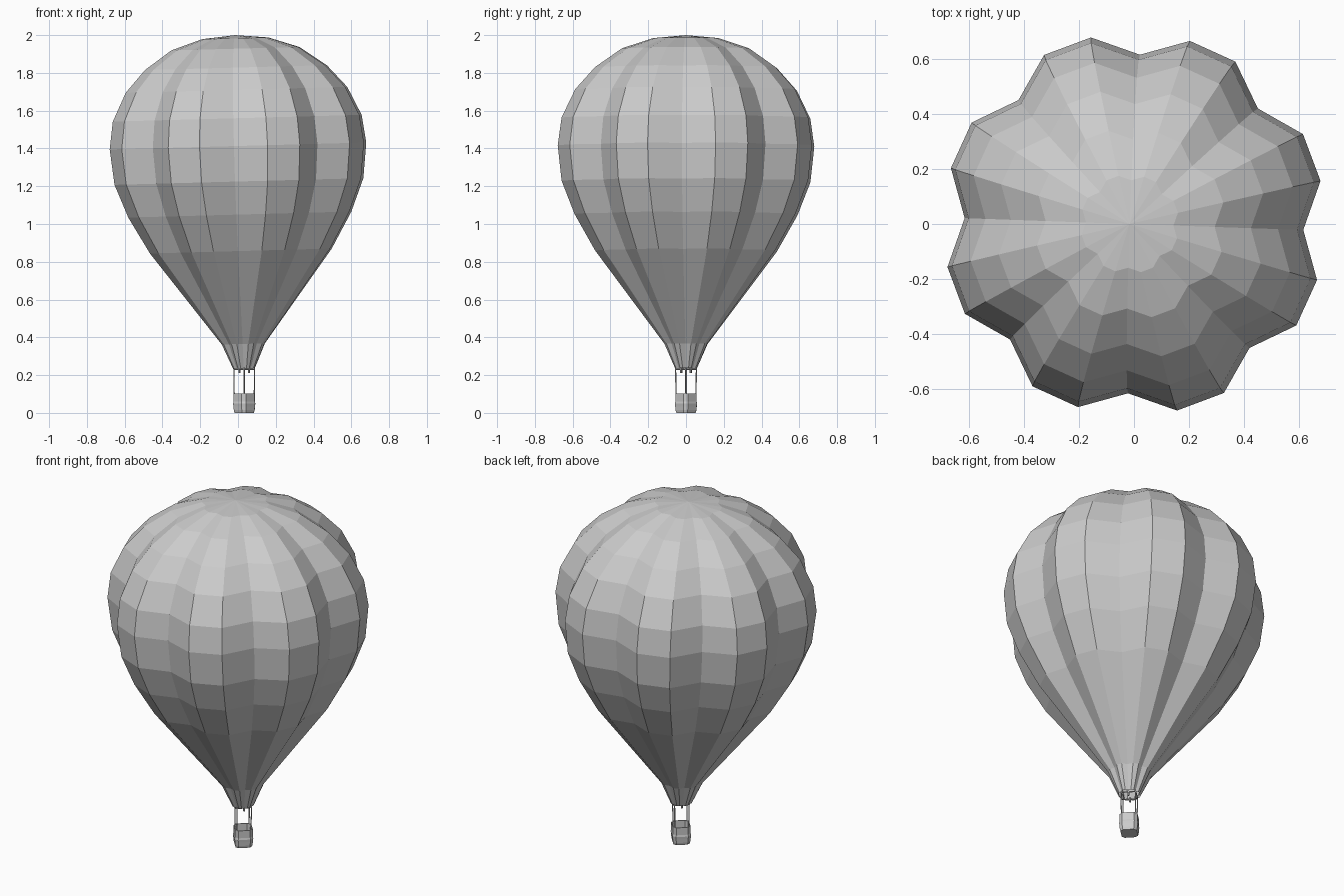
import bpy, bmesh, math
from mathutils import Vector

if "Cube" in bpy.data.objects:
    bpy.data.objects.remove(bpy.data.objects["Cube"])

TWIST = math.radians(-2)      # whole model is turned slightly
LEAN = 0.027                  # envelope leans slightly to -x
BX, BY = 0.033, 0.0           # basket centre


def make_object(name, bm):
    bmesh.ops.recalc_face_normals(bm, faces=bm.faces)
    mesh = bpy.data.meshes.new(name)
    bm.to_mesh(mesh)
    bm.free()
    obj = bpy.data.objects.new(name, mesh)
    bpy.context.collection.objects.link(obj)
    return obj


def bridge(bm, a, b):
    n = len(a)
    for i in range(n):
        bm.faces.new((a[i], a[(i + 1) % n], b[(i + 1) % n], b[i]))


def rod(name, p, q, r, sides=6):
    p, q = Vector(p), Vector(q)
    bm = bmesh.new()
    bmesh.ops.create_cone(bm, cap_ends=True, segments=sides, radius1=r,
                          radius2=r, depth=(q - p).length)
    obj = make_object(name, bm)
    obj.location = (p + q) / 2
    obj.rotation_mode = 'QUATERNION'
    obj.rotation_quaternion = (q - p).to_track_quat('Z', 'Y')
    return obj


def around(k, r, z, offset=0.0):
    a = TWIST + (k + offset) * math.pi / 2
    return (BX + r * math.cos(a), BY + r * math.sin(a), z)


# Envelope: eight lobes, each with two ridges and one valley, open at the mouth
profile = [(0.059, 0.235), (0.117, 0.365), (0.494, 0.857), (0.606, 1.05),
           (0.676, 1.225), (0.697, 1.413), (0.676, 1.56), (0.602, 1.71),
           (0.494, 1.828), (0.348, 1.928), (0.18, 1.983)]


def lean(x, y, z):
    return (x + LEAN * (1.41 - z), y, z + LEAN * x)


bm = bmesh.new()
rings = []
for r, z in profile:
    ring = []
    for k in range(24):
        a = TWIST + k * math.radians(15)
        rr = r * (0.885 if k % 3 == 0 else 1.0)
        ring.append(bm.verts.new(lean(rr * math.cos(a), rr * math.sin(a), z)))
    rings.append(ring)
for lower, upper in zip(rings, rings[1:]):
    bridge(bm, lower, upper)
apex = bm.verts.new(lean(0, 0, 2.0))
for k in range(24):
    bm.faces.new((rings[-1][k], rings[-1][(k + 1) % 24], apex))
make_object("envelope", bm)

# Basket: chamfered square tub with bulging wall, hollow inside
basket_profile = [(0.052, 0.0), (0.056, 0.014), (0.058, 0.035), (0.060, 0.05),
                  (0.057, 0.06), (0.057, 0.103), (0.051, 0.103), (0.049, 0.02)]
bm = bmesh.new()
loops = []
for r, z in basket_profile:
    loop = []
    for k in range(4):
        for da in (-0.2, 0.2):
            a = TWIST + k * math.pi / 2 + da
            loop.append(bm.verts.new((BX + r * math.cos(a), BY + r * math.sin(a), z)))
    loops.append(loop)
for lower, upper in zip(loops, loops[1:]):
    bridge(bm, lower, upper)
bm.faces.new(loops[0])
bm.faces.new(loops[-1])
make_object("basket", bm)

# Posts, top frame and burners
for k in range(4):
    rod(f"post_{k}", around(k, 0.053, 0.09), around(k, 0.055, 0.24), 0.003)
    rod(f"frame_bar_{k}", around(k, 0.055, 0.232), around(k + 1, 0.055, 0.232), 0.004)
    rod(f"burner_{k}", around(k, 0.036, 0.212, 0.5), around(k, 0.036, 0.24, 0.5), 0.005)
